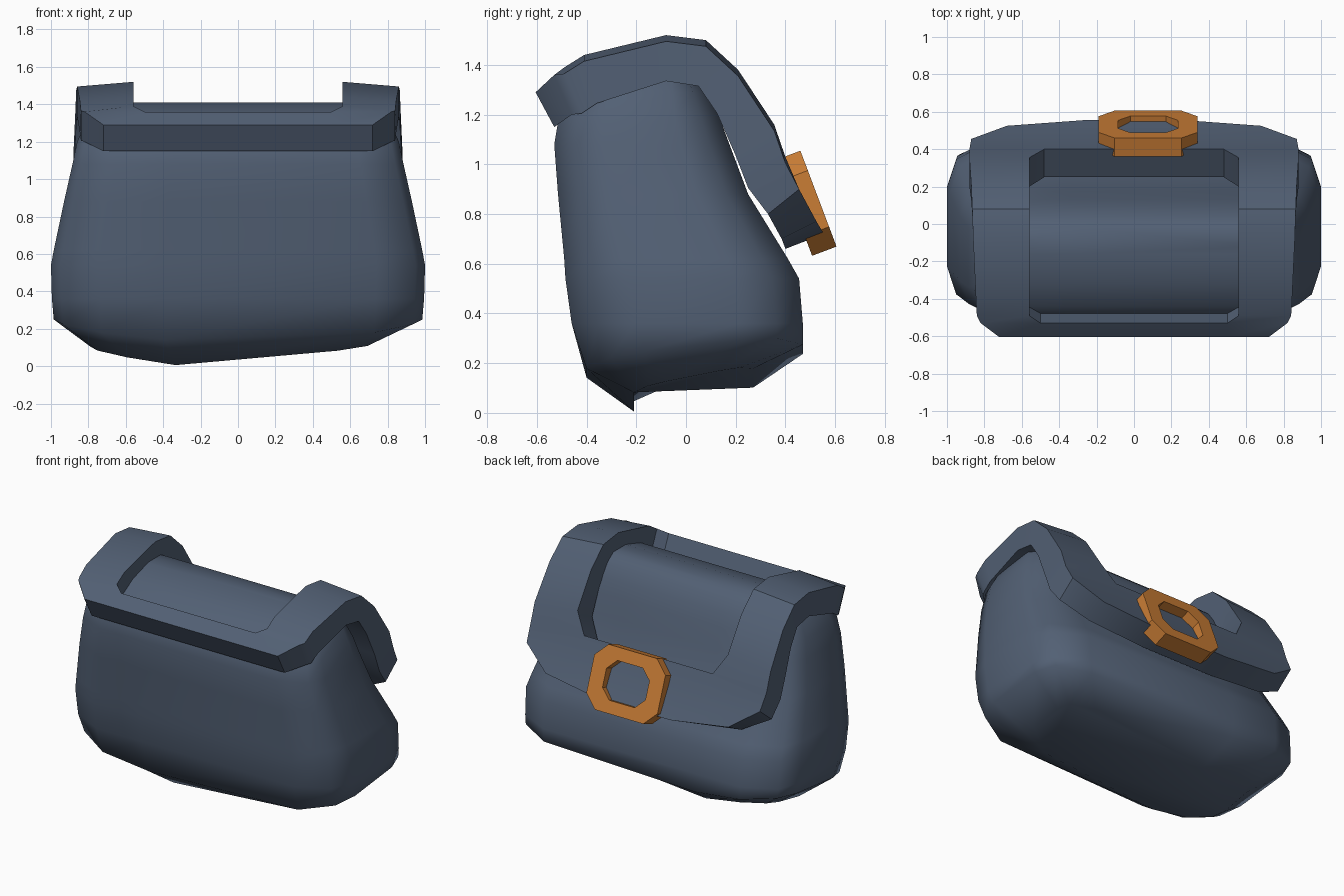
import bpy, bmesh, math
from mathutils import Vector

if "Cube" in bpy.data.objects:
    bpy.data.objects.remove(bpy.data.objects["Cube"])


def material(name, rgb):
    m = bpy.data.materials.new(name)
    m.diffuse_color = (*rgb, 1)
    m.use_nodes = True
    m.node_tree.nodes["Principled BSDF"].inputs["Base Color"].default_value = m.diffuse_color
    return m


slate = material("slate blue cloth", (0.085, 0.117, 0.175))
orange = material("orange metal", (0.59, 0.205, 0.036))


def finish(name, bm, mat, angle=None):
    bmesh.ops.recalc_face_normals(bm, faces=bm.faces)
    me = bpy.data.meshes.new(name)
    bm.to_mesh(me)
    bm.free()
    ob = bpy.data.objects.new(name, me)
    bpy.context.collection.objects.link(ob)
    me.materials.append(mat)
    if angle:
        bpy.ops.object.select_all(action='DESELECT')
        ob.select_set(True)
        bpy.context.view_layer.objects.active = ob
        bpy.ops.object.shade_smooth_by_angle(angle=math.radians(angle))
    return ob


# Pouch body: rounded-rectangle rings stacked upwards, (z, half width, front y, back y)
rings = [(0.0, 0.76, -0.21, 0.27), (0.17, 0.985, -0.40, 0.47), (0.36, 0.995, -0.46, 0.47),
         (0.54, 1.0, -0.485, 0.455), (0.62, 0.985, -0.49, 0.41), (0.88, 0.93, -0.515, 0.25),
         (1.08, 0.885, -0.53, 0.175), (1.20, 0.86, -0.51, 0.13), (1.29, 0.82, -0.44, 0.09),
         (1.36, 0.78, -0.32, 0.04), (1.41, 0.72, -0.16, -0.02)]
quarter = [(1, 0.45), (0.95, 0.77), (0.74, 1)]
outline = (quarter + [(-0.4, 1)] + [(-x, y) for x, y in reversed(quarter)]
           + [(-x, -y) for x, y in quarter] + [(-0.4, -1)]
           + [(x, -y) for x, y in reversed(quarter)])
bm = bmesh.new()
loops = []
for i, (z0, hw, yf, yb) in enumerate(rings):
    loop = []
    for u, v in outline:
        x, y, z = u * hw, (yf + yb) / 2 + v * (yb - yf) / 2, z0
        if i == 0:    # sagging, lopsided base
            x -= 0.03
            z = 0.047 + 0.2 * y + abs(x + 0.33) * (0.09 if x > -0.33 else 0.16)
        elif i == 1:
            z += 0.11 * y + 0.10 * x * x
        loop.append(bm.verts.new((x, y, z)))
    loops.append(loop)
n = len(outline)
for a, b in zip(loops, loops[1:]):
    for k in range(n):
        bm.faces.new((a[k], a[(k + 1) % n], b[(k + 1) % n], b[k]))
bm.faces.new(loops[0])
bm.faces.new(loops[-1])
finish("pouch_body", bm, slate, 75)

# Flap: thick frame draped over the top, (outer y, z, inner y, z, half width, hole half width)
rows = [(-0.605, 1.29, -0.53, 1.15, 0.72, 0.50), (-0.53, 1.36, -0.46, 1.20, 0.82, 0.50),
        (-0.49, 1.39, -0.42, 1.23, 0.84, 0.56), (-0.41, 1.44, -0.36, 1.27, 0.845, 0.56),
        (-0.08, 1.52, -0.08, 1.36, 0.86, 0.56), (0.08, 1.50, 0.05, 1.34, 0.865, 0.56),
        (0.21, 1.38, 0.125, 1.23, 0.87, 0.56), (0.355, 1.16, 0.20, 1.06, 0.88, 0.56),
        (0.40, 1.03, 0.25, 0.93, 0.88, 0.48), (0.455, 0.90, 0.33, 0.80, 0.87, 0.48),
        (0.525, 0.77, 0.385, 0.70, 0.68, 0.42), (0.555, 0.72, 0.40, 0.66, 0.27, 0.18)]
bm = bmesh.new()
twin = {}
layers = ([], [])
for i, (yo, zo, yi, zi, w, h) in enumerate(rows):
    drop = 0.025 if 2 <= i <= 8 else 0
    for layer, y, z in ((layers[0], yo, zo), (layers[1], yi, zi)):
        layer.append([bm.verts.new((x, y, z - (drop if abs(x) == w else 0)))
                      for x in (-w, -h, h, w)])
    twin.update(zip(layers[0][-1], layers[1][-1]))
for i in range(len(rows) - 1):
    for c in range(3):
        if c == 1 and 1 <= i < 8:    # opening
            continue
        for g in layers:
            bm.faces.new((g[i][c], g[i][c + 1], g[i + 1][c + 1], g[i + 1][c]))
for e in [e for e in bm.edges if len(e.link_faces) == 1 and e.verts[0] in twin]:
    a, b = e.verts
    bm.faces.new((a, b, twin[b], twin[a]))
finish("flap", bm, slate, 32)


# Buckle: chamfered ring lying on the slope of the flap
def octagon(hx, hy, c):
    return [(hx, hy - c), (hx - c, hy), (c - hx, hy), (-hx, hy - c),
            (-hx, c - hy), (c - hx, -hy), (hx - c, -hy), (hx, c - hy)]


up, out = Vector((0, -0.353, 0.936)), Vector((0, 0.936, 0.353))
centre = Vector((0.075, 0.533, 0.862))
bm = bmesh.new()
cols = []
for shape, depth in ((octagon(0.265, 0.206, 0.085), 0), (octagon(0.16, 0.125, 0.065), 0),
                     (octagon(0.16, 0.125, 0.065), 0.105), (octagon(0.265, 0.206, 0.085), 0.105)):
    cols.append([bm.verts.new(centre + Vector((x, 0, 0)) + up * y - out * depth)
                 for x, y in shape])
for j in range(4):
    a, b = cols[j], cols[(j + 1) % 4]
    for k in range(8):
        bm.faces.new((a[k], a[(k + 1) % 8], b[(k + 1) % 8], b[k]))
finish("buckle", bm, orange)
